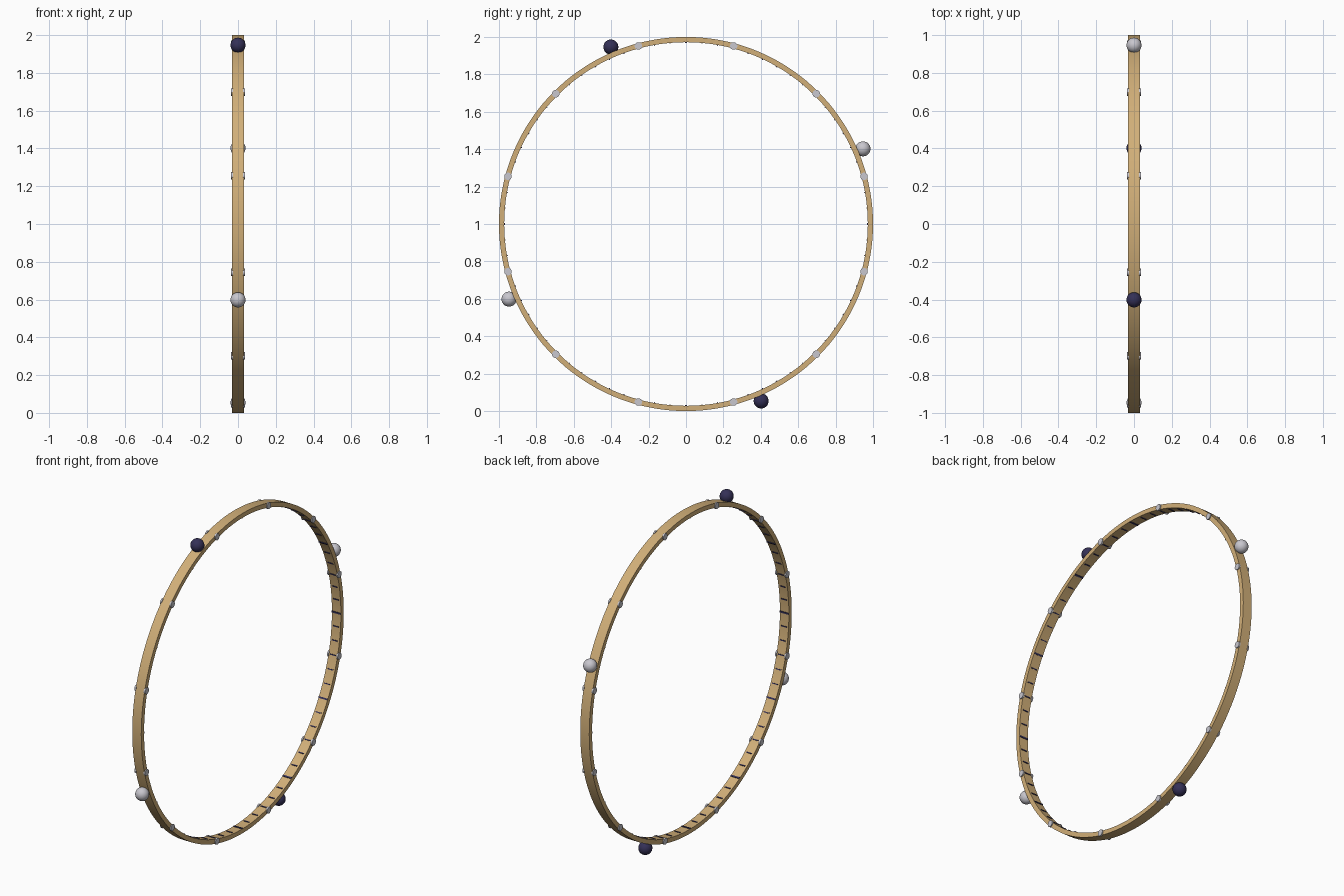
import bpy, bmesh, math
from mathutils import Matrix, Vector

if "Cube" in bpy.data.objects:
    bpy.data.objects.remove(bpy.data.objects["Cube"])

CENTRE = Vector((0, 0, 1))


def material(name, rgb):
    m = bpy.data.materials.new(name)
    m.diffuse_color = (*rgb, 1)
    m.use_nodes = True
    m.node_tree.nodes["Principled BSDF"].inputs["Base Color"].default_value = m.diffuse_color
    return m


BRASS = material("brass", (0.64, 0.43, 0.19))
SILVER = material("silver", (0.58, 0.57, 0.62))
NAVY = material("dark navy", (0.035, 0.03, 0.095))


def finish(name, bm, mat, smooth=True):
    bmesh.ops.recalc_face_normals(bm, faces=bm.faces)
    me = bpy.data.meshes.new(name)
    bm.to_mesh(me)
    bm.free()
    me.materials.append(mat)
    ob = bpy.data.objects.new(name, me)
    bpy.context.collection.objects.link(ob)
    if smooth:
        bpy.ops.object.select_all(action='DESELECT')
        ob.select_set(True)
        bpy.context.view_layer.objects.active = ob
        bpy.ops.object.shade_smooth_by_angle(angle=math.radians(35))
    return ob


def around(deg, radius, x=0.0):
    """Frame on the ring: local y points outward, z along the ring."""
    a = math.radians(deg)
    return (Matrix.Translation(CENTRE) @ Matrix.Rotation(a, 4, 'X')
            @ Matrix.Translation((x, radius, 0)))


# Hoop: rectangular section swept round the x axis
N = 144
section = [(-0.031, 0.972), (0.031, 0.972), (0.031, 1.0), (-0.031, 1.0)]
bm = bmesh.new()
rows = [[bm.verts.new(around(360 * i / N, r, x) @ Vector()) for x, r in section]
        for i in range(N)]
for i in range(N):
    a, b = rows[i], rows[(i + 1) % N]
    for j in range(4):
        k = (j + 1) % 4
        bm.faces.new((a[j], a[k], b[k], b[j]))
finish("hoop", bm, BRASS)

# Studs: thin discs on both side faces, every 30 degrees
bm = bmesh.new()
for k in range(12):
    for side in (-1, 1):
        m = around(15 + 30 * k, 0.985, side * 0.032) @ Matrix.Rotation(math.pi / 2, 4, 'Y')
        bmesh.ops.create_cone(bm, cap_ends=True, segments=16, radius1=0.02,
                              radius2=0.02, depth=0.01, matrix=m)
finish("side_studs", bm, SILVER)

# Scale marks on the inner face, every 5 degrees, longer every 30
for name, major, length, width in (("major_marks", True, 0.06, 0.01),
                                   ("minor_marks", False, 0.038, 0.006)):
    bm = bmesh.new()
    for k in range(72):
        if (k % 6 == 0) == major:
            m = around(5 * k, 0.971) @ Matrix.Diagonal((length, 0.006, width, 1))
            bmesh.ops.create_cube(bm, size=1, matrix=m)
    finish(name, bm, NAVY, smooth=False)

# Beads: two silver and two navy balls on the outer face
for k, (name, mat) in enumerate((("silver_bead_back", SILVER), ("navy_bead_top", NAVY),
                                 ("silver_bead_front", SILVER), ("navy_bead_bottom", NAVY))):
    bm = bmesh.new()
    bmesh.ops.create_uvsphere(bm, u_segments=32, v_segments=16, radius=0.04,
                              matrix=around(23 + 90 * k, 1.028))
    finish(name, bm, mat)
